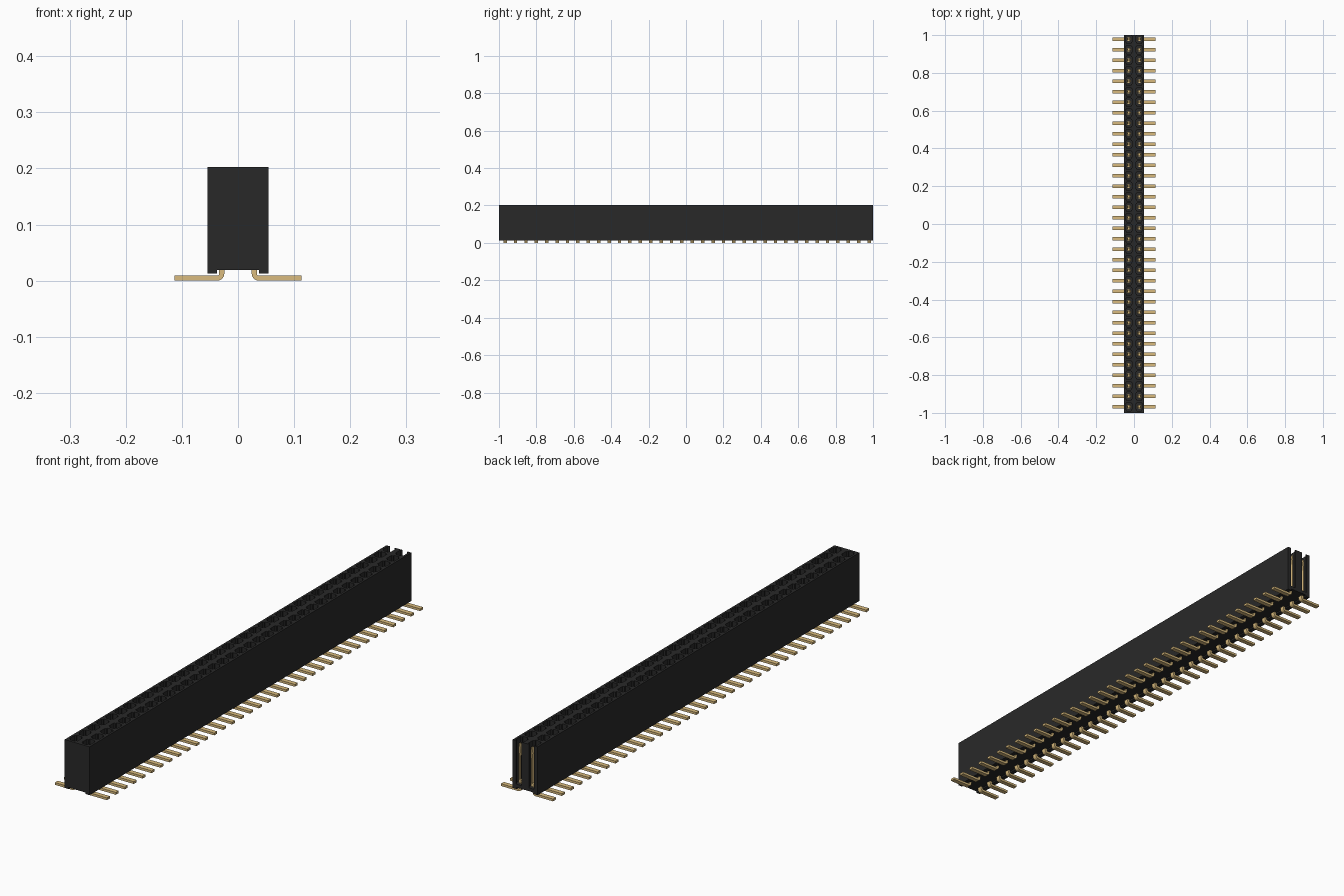
import bpy, bmesh, math

if "Cube" in bpy.data.objects:
    bpy.data.objects.remove(bpy.data.objects["Cube"])

ROWS, PITCH, FIRST = 36, 0.0556, -0.967
COLUMN = 0.0275
TOP, BASE, RECESS, FLOOR = 0.203, 0.013, 0.019, 0.032


def material(name, color, rough, metal=0.0):
    m = bpy.data.materials.new(name)
    m.use_nodes = True
    m.diffuse_color = (*color, 1)
    node = next(n for n in m.node_tree.nodes if n.type == "BSDF_PRINCIPLED")
    node.inputs["Base Color"].default_value = (*color, 1)
    node.inputs["Roughness"].default_value = rough
    node.inputs["Metallic"].default_value = metal
    return m


black = material("black_plastic", (0.022, 0.022, 0.022), 0.6)
gold = material("gold_metal", (0.70, 0.50, 0.21), 0.4)


def prism(bm, points, offset):
    """Extrude a closed outline of 3D points along an offset."""
    face = bm.faces.new([bm.verts.new(p) for p in points])
    ext = bmesh.ops.extrude_face_region(bm, geom=[face])
    verts = [g for g in ext["geom"] if isinstance(g, bmesh.types.BMVert)]
    bmesh.ops.translate(bm, verts=verts, vec=offset)


def finish(bm, name, mat):
    bmesh.ops.recalc_face_normals(bm, faces=bm.faces[:])
    mesh = bpy.data.meshes.new(name)
    bm.to_mesh(mesh)
    bm.free()
    mesh.materials.append(mat)
    ob = bpy.data.objects.new(name, mesh)
    bpy.context.collection.objects.link(ob)
    return ob


row_positions = [FIRST + i * PITCH for i in range(ROWS)]

# Housing: block with a shallow channel along its underside
half, channel = 0.054, 0.037
outline = [(-half, TOP), (-half, BASE), (-channel, BASE), (-channel, RECESS)]
outline += [(-x, z) for x, z in reversed(outline)]
bm = bmesh.new()
prism(bm, [(x, -1, z) for x, z in outline], (0, 2, 0))
housing = finish(bm, "housing", black)

# Cross-shaped contact cavities; the last row breaks through the back end
wide, slot, deep, arm = 0.018, 0.011, 0.016, 0.0225
quarter = [(wide, deep), (slot, deep), (slot, arm)]
cross = quarter + [(-x, y) for x, y in reversed(quarter)]
cross += [(-x, -y) for x, y in cross]
bm = bmesh.new()
for y0 in row_positions:
    for x0 in (-COLUMN, COLUMN):
        prism(bm, [(x0 + x, y0 + y, FLOOR) for x, y in cross], (0, 0, 0.2))
cutter = finish(bm, "cavity_cutter", black)
cutter.hide_render = True
cutter.hide_viewport = True

cut = housing.modifiers.new("cavities", "BOOLEAN")
cut.operation = "DIFFERENCE"
cut.solver = "EXACT"
cut.object = cutter

# Surface-mount tail: bent strip running from inside the housing outwards
thick, bend, inner, tip = 0.009, 0.012, 0.0245, 0.113
cx, cz = inner + bend, bend


def arc(radius):
    return [(cx - radius * math.cos(a), cz - radius * math.sin(a))
            for a in (math.pi / 2 * i / 4 for i in range(5))]


tail = [(inner, FLOOR + 0.004)] + arc(bend) + [(tip, 0), (tip, thick)]
tail += arc(bend - thick)[::-1] + [(inner + thick, FLOOR + 0.004)]

tail_width = 0.018
bm = bmesh.new()
for y0 in row_positions:
    for side in (-1, 1):
        prism(bm, [(side * x, y0 - tail_width / 2, z) for x, z in tail],
              (0, tail_width, 0))
finish(bm, "solder_tails", gold)

# Spring contacts: two upright beams in each cavity, joined at the floor
beam_top = TOP - 0.018
fork = [(0.012, FLOOR), (0.012, beam_top), (0.008, beam_top),
        (0.004, beam_top - 0.02), (0.008, beam_top - 0.05), (0.008, FLOOR + 0.012)]
fork += [(-x, z) for x, z in reversed(fork)]
beam_width = 0.012
bm = bmesh.new()
for y0 in row_positions:
    for x0 in (-COLUMN, COLUMN):
        prism(bm, [(x0 + x, y0 - beam_width / 2, z) for x, z in fork],
              (0, beam_width, 0))
finish(bm, "spring_contacts", gold)
